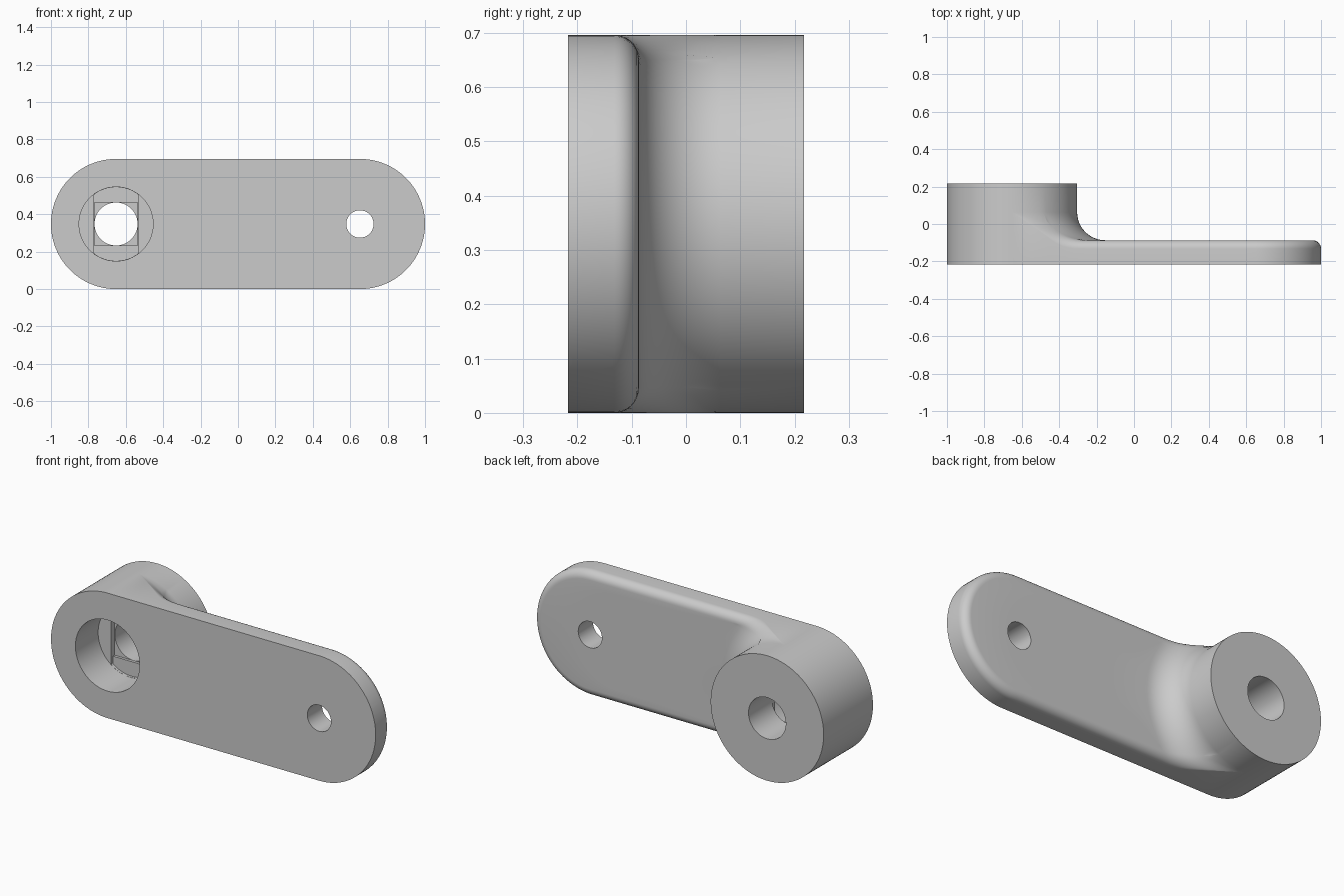
import bpy, bmesh, math

if "Cube" in bpy.data.objects:
    bpy.data.objects.remove(bpy.data.objects["Cube"])

R = 0.348            # boss and end radius, also centre height
CX = -0.652          # boss axis
L = 1.304            # distance between the two axes
FRONT, PLATE, BACK = -0.217, -0.087, 0.217
FILLET, EDGE = 0.15, 0.045

grey = bpy.data.materials.new("grey")
grey.use_nodes = True
grey.diffuse_color = (0.6, 0.6, 0.6, 1)
grey.node_tree.nodes["Principled BSDF"].inputs["Base Color"].default_value = (0.6, 0.6, 0.6, 1)


def edge_distance(x, z):
    return R - math.hypot(x - min(max(x, 0), L), z)


def arc_drop(d, r):
    """Height lost to a quarter round of radius r at distance d from its edge."""
    k = max(r - d, 0)
    return r - math.sqrt(max(r * r - k * k, 0))


def back_height(x, z):
    d = max(math.hypot(x, z) - R, 0)
    t = min(d / FILLET * 1.5, 1)
    fade = t * t * (3 - 2 * t)
    return PLATE + arc_drop(d, FILLET) - fade * arc_drop(max(edge_distance(x, z), 0), EDGE)


def radius_at(e, ux, uz, lo, hi):
    """Radius along a ray at which the outline is e away."""
    for _ in range(40):
        mid = (lo + hi) / 2
        if edge_distance(ux * mid, uz * mid) > e:
            lo = mid
        else:
            hi = mid
    return (lo + hi) / 2


def outline():
    n = 40
    side = [L * (k / n) ** 1.5 for k in range(n)]
    pts = [(x, R) for x in side]
    arc = [math.pi / 2 - math.pi * k / 48 for k in range(49)]
    pts += [(L + R * math.cos(a), R * math.sin(a)) for a in arc]
    pts += [(x, -R) for x in reversed(side)]
    pts += [(-R * math.cos(a), -R * math.sin(a)) for a in reversed(arc[1:-1])][::-1]
    return pts


def column(px, pz):
    """One strip from the front rim, over the back surface and up the boss."""
    out = math.hypot(px, pz)
    ux, uz = px / out, pz / out
    start = min(EDGE, max(edge_distance(ux * R, uz * R), 0))
    rim = radius_at(start, ux, uz, R, out) if out - R > 1e-4 else R
    foot = min(R + FILLET, rim)
    radii = [R + (foot - R) * (1 - math.cos(math.pi / 2 * k / 12)) for k in range(13)]
    radii += [foot + (rim - foot) * k / 5 for k in range(1, 6)]
    for k in range(1, 9):
        e = start * (1 - math.sin(math.pi / 2 * k / 8))
        radii.append(radius_at(e, ux, uz, rim, out) if k < 8 else out)
    pts = [(ux * R, BACK, uz * R)]
    pts += [(ux * r, back_height(ux * r, uz * r), uz * r) for r in radii]
    return pts + [(px, FRONT, pz)]


def finish(bm, name):
    bmesh.ops.recalc_face_normals(bm, faces=bm.faces)
    mesh = bpy.data.meshes.new(name)
    bm.to_mesh(mesh)
    bm.free()
    mesh.materials.append(grey)
    obj = bpy.data.objects.new(name, mesh)
    bpy.context.collection.objects.link(obj)
    return obj


def prism(name, profile, y0, y1):
    bm = bmesh.new()
    a, b = ([bm.verts.new((x, y, z)) for x, z in profile] for y in (y0, y1))
    bm.faces.new(a)
    bm.faces.new(b)
    for i in range(len(a)):
        bm.faces.new((a[i - 1], a[i], b[i], b[i - 1]))
    return finish(bm, name)


def circle(cx, r, n=64):
    return [(cx + r * math.cos(math.tau * (k + 0.5) / n), R + r * math.sin(math.tau * (k + 0.5) / n))
            for k in range(n)]


# Lever body: plate, boss and blended fillet in one skin
bm = bmesh.new()
cols = [[bm.verts.new((x + CX, y, z + R)) for x, y, z in column(*p)] for p in outline()]
for i in range(len(cols)):
    a, b = cols[i - 1], cols[i]
    for j in range(len(a) - 1):
        bm.faces.new((a[j], a[j + 1], b[j + 1], b[j]))
bm.faces.new([c[0] for c in cols])
bm.faces.new([c[-1] for c in cols])
bmesh.ops.remove_doubles(bm, verts=bm.verts, dist=2e-5)
lever = finish(bm, "lever_arm")

# Bores: stepped socket in the boss and a small hole at the far end
H = 0.116
slot = []
for x, z in circle(CX, 0.197, 128):
    slot.append((min(max(x, CX - H - 0.001), CX + H + 0.001), z))
square = [(CX - H, R - H), (CX + H, R - H), (CX + H, R + H), (CX - H, R + H)]
cutters = [
    prism("counterbore_cutter", circle(CX, 0.198), -0.4, -0.017),
    prism("slot_cutter", slot, -0.1, -0.003),
    prism("square_cutter", square, -0.09, 0.012),
    prism("shaft_cutter", circle(CX, 0.115), -0.08, 0.4),
    prism("pin_cutter", circle(CX + L, 0.073), -0.4, 0.4),
]
bpy.context.view_layer.objects.active = lever
for c in cutters:
    c.hide_render = True
    mod = lever.modifiers.new(c.name, "BOOLEAN")
    mod.object = c
    mod.operation = "DIFFERENCE"
    mod.solver = "EXACT"
    bpy.ops.object.modifier_apply(modifier=mod.name)
    bpy.data.objects.remove(c)

bpy.ops.object.select_all(action="DESELECT")
lever.select_set(True)
bpy.ops.object.shade_smooth_by_angle(angle=math.radians(30))
